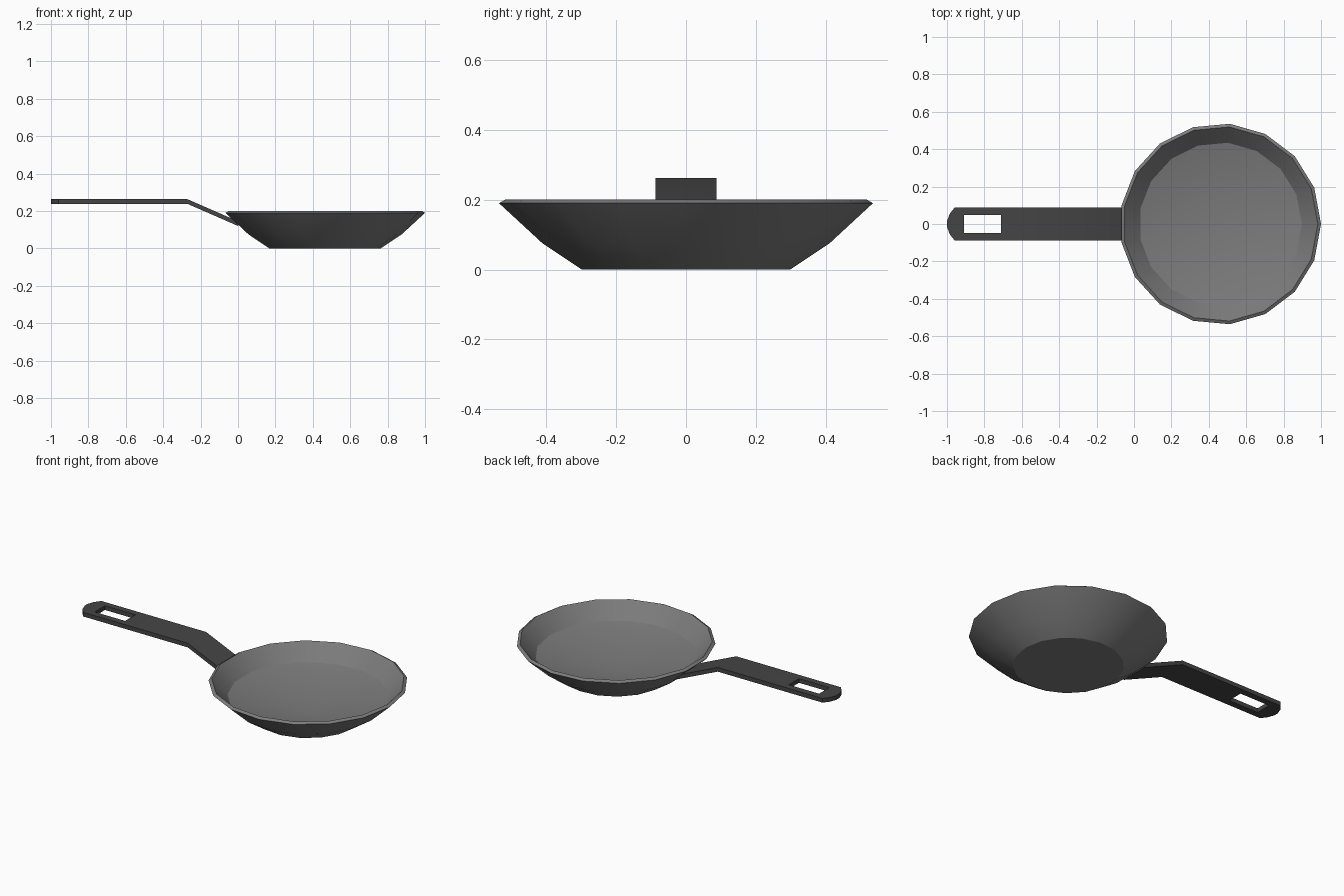
import bpy, bmesh, math

if "Cube" in bpy.data.objects:
    bpy.data.objects.remove(bpy.data.objects["Cube"])

SIDES = 17
CENTRE_X = 0.462


def make_material(name, value):
    mat = bpy.data.materials.new(name)
    mat.diffuse_color = (value, value, value, 1)
    mat.use_nodes = True
    mat.node_tree.nodes["Principled BSDF"].inputs["Base Color"].default_value = mat.diffuse_color
    return mat


dark = make_material("dark_handle", 0.06)
grey = make_material("grey_metal", 0.2)


def finish(name, bm, mat):
    bmesh.ops.recalc_face_normals(bm, faces=bm.faces)
    mesh = bpy.data.meshes.new(name)
    bm.to_mesh(mesh)
    bm.free()
    mesh.materials.append(mat)
    obj = bpy.data.objects.new(name, mesh)
    bpy.context.collection.objects.link(obj)
    bpy.ops.object.select_all(action='DESELECT')
    bpy.context.view_layer.objects.active = obj
    obj.select_set(True)
    bpy.ops.object.shade_smooth_by_angle(angle=math.radians(30))
    return obj


# Pan body: profile of (radius, height) from the base, over the rim, to the floor edge
profile = [(0.30, 0.0), (0.413, 0.075), (0.538, 0.19), (0.521, 0.20), (0.436, 0.11)]
bm = bmesh.new()
rings = []
for r, z in profile:
    rings.append([bm.verts.new((CENTRE_X + r * math.cos(2 * math.pi * i / SIDES),
                                r * math.sin(2 * math.pi * i / SIDES), z))
                  for i in range(SIDES)])
for a, b in zip(rings, rings[1:]):
    for i in range(SIDES):
        j = (i + 1) % SIDES
        bm.faces.new((a[i], a[j], b[j], b[i]))
bm.faces.new(rings[0][::-1])
# Shallow dished floor
middle = bm.verts.new((CENTRE_X, 0, 0.015))
for i in range(SIDES):
    bm.faces.new((rings[-1][i], rings[-1][(i + 1) % SIDES], middle))
finish("pan_body", bm, grey)

# Handle: bent strip with a hanging slot, extruded downwards
columns = [(-0.96, 0.263), (-0.91, 0.263), (-0.71, 0.263), (-0.27, 0.263), (0.0, 0.145)]
rows = [-0.087, -0.048, 0.048, 0.087]
bm = bmesh.new()
grid = [[bm.verts.new((x, y, z)) for y in rows] for x, z in columns]
for c in range(len(columns) - 1):
    for r in range(len(rows) - 1):
        if (c, r) != (1, 1):
            bm.faces.new((grid[c][r], grid[c + 1][r],
                          grid[c + 1][r + 1], grid[c][r + 1]))
# Rounded tip
tip = [bm.verts.new((x, y, 0.263))
       for x, y in [(-0.985, 0.055), (-1.0, 0.015), (-1.0, -0.015), (-0.985, -0.055)]]
bm.faces.new(grid[0] + tip)
ext = bmesh.ops.extrude_face_region(bm, geom=bm.faces[:], use_keep_orig=True)
bmesh.ops.translate(bm, vec=(0, 0, -0.025),
                    verts=[v for v in ext["geom"] if isinstance(v, bmesh.types.BMVert)])
finish("handle", bm, dark)
